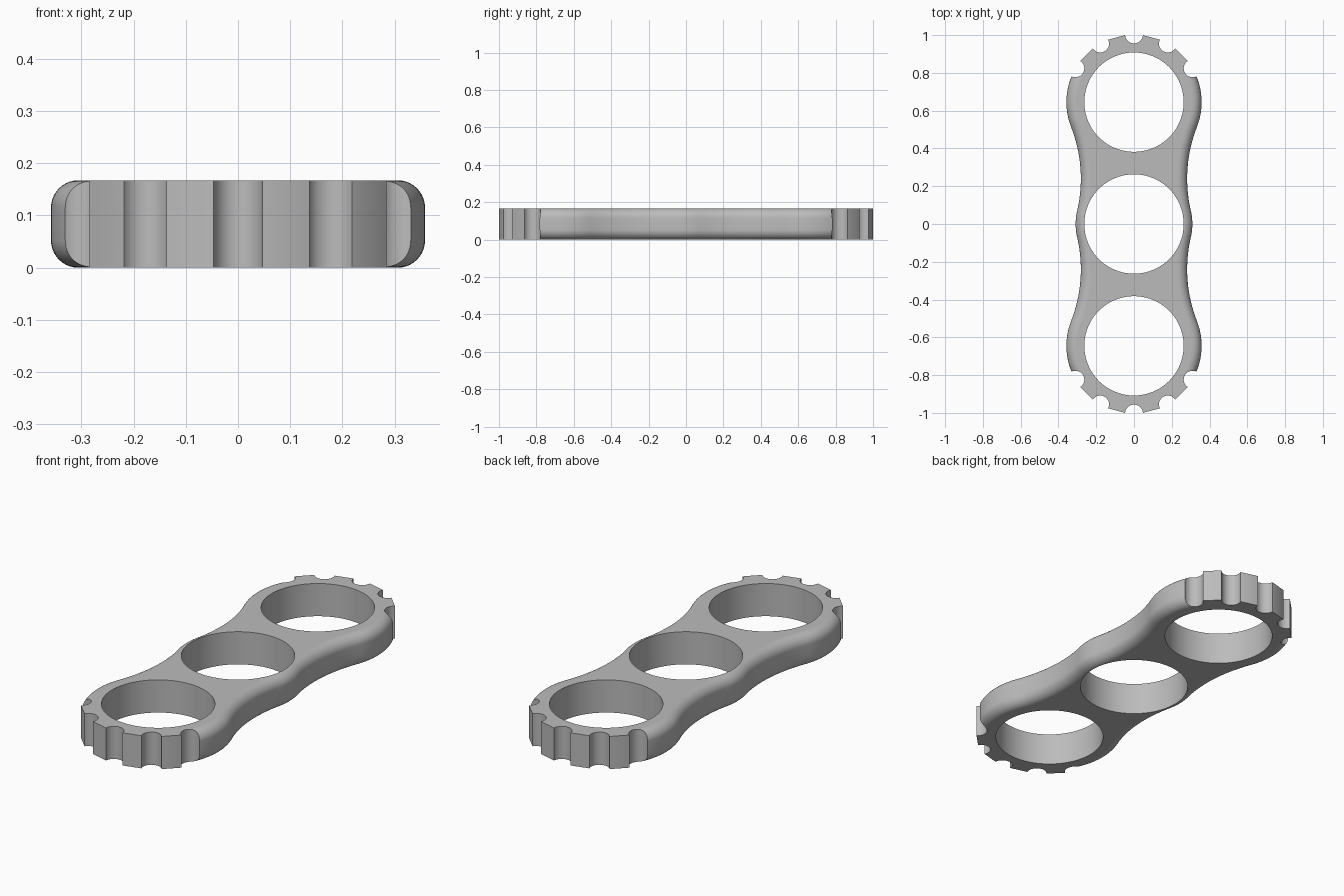
import bpy, bmesh, math
from math import sin, cos, radians

if "Cube" in bpy.data.objects:
    bpy.data.objects.remove(bpy.data.objects["Cube"])

HEIGHT, PITCH = 0.167, 0.645          # thickness, spacing of the rings
R_END, R_MID, R_WAIST = 0.358, 0.309, 0.75
R_HOLE, R_NOTCH, FILLET = 0.263, 0.047, 0.052
NOTCHES = (-60, -30, 0, 30, 60)

grey = bpy.data.materials.new("grey")
grey.use_nodes = True
colour = (0.5, 0.5, 0.5, 1)
grey.diffuse_color = colour
grey.node_tree.nodes["Principled BSDF"].inputs["Base Color"].default_value = colour


def make_object(name, bm):
    bmesh.ops.recalc_face_normals(bm, faces=bm.faces)
    mesh = bpy.data.meshes.new(name)
    bm.to_mesh(mesh)
    bm.free()
    mesh.materials.append(grey)
    ob = bpy.data.objects.new(name, mesh)
    bpy.context.collection.objects.link(ob)
    return ob


def arc(x, y, radius, start, end, steps):
    """Outline points (x, y, normal x, normal y, rounded) on an arc."""
    out = []
    for i in range(steps + 1):
        t = start + (end - start) * i / steps
        out.append((x + radius * sin(t), y + radius * cos(t),
                    math.copysign(1, radius) * sin(t) * math.copysign(1, radius),
                    cos(t), 1))
    return out


# Quarter outline: flat-faced teeth, end arc, hollow waist, middle bulge
half = math.degrees(2 * math.asin(R_NOTCH / (2 * R_END)))
quarter = []
for deg in (0, half, 30 - half, 30 + half, 60 - half, 59.5):
    t = radians(deg)
    quarter.append((R_END * sin(t), PITCH + R_END * cos(t), sin(t), cos(t), 0))
d_mid, d_end = R_WAIST + R_MID, R_WAIST + R_END
cy = (d_mid ** 2 - d_end ** 2 + PITCH ** 2) / (2 * PITCH)
cx = math.sqrt(d_mid ** 2 - cy ** 2)
t_end, t_mid = math.atan2(cx, cy - PITCH), math.atan2(cx, cy)
quarter += arc(0, PITCH, R_END, radians(60.5), t_end, 16)
quarter += arc(cx, cy, -R_WAIST, t_end, t_mid, 16)[1:]
quarter += arc(0, 0, R_MID, t_mid, radians(90), 6)[1:]

# Mirror the quarter to the whole outline
side = quarter + [(x, -y, nx, -ny, f) for x, y, nx, ny, f in quarter[-2::-1]]
outline = side + [(-x, y, -nx, ny, f) for x, y, nx, ny, f in side[-2:0:-1]]

# Body: stacked outlines, with rounded edges along the two long sides
STEPS = 10
lower = [(FILLET * (1 - sin(a)), FILLET * (1 - cos(a)))
         for a in (math.pi / 2 * k / STEPS for k in range(STEPS + 1))]
layers = lower + [(inset, HEIGHT - z) for inset, z in reversed(lower)]
bm = bmesh.new()
rings = [[bm.verts.new((x - nx * f * inset, y - ny * f * inset, z))
          for x, y, nx, ny, f in outline] for inset, z in layers]
n = len(outline)
for a, b in zip(rings, rings[1:]):
    for i in range(n):
        j = (i + 1) % n
        bm.faces.new((a[i], a[j], b[j], b[i]))
bm.faces.new(rings[0])
bm.faces.new(rings[-1])
body = make_object("body", bm)

# Cutters: three round holes and five grip notches on each end
bm = bmesh.new()


def add_cutter(x, y, radius, segments):
    made = bmesh.ops.create_cone(bm, cap_ends=True, segments=segments, radius1=radius,
                                 radius2=radius, depth=HEIGHT * 3)
    bmesh.ops.translate(bm, verts=made["verts"], vec=(x, y, HEIGHT / 2))


for y in (-PITCH, 0, PITCH):
    add_cutter(0, y, R_HOLE, 80)
for end in (-1, 1):
    for deg in NOTCHES:
        t = radians(deg)
        add_cutter(R_END * sin(t), end * (PITCH + R_END * cos(t)), R_NOTCH, 32)
cutter = make_object("hole_cutter", bm)
cutter.hide_render = True

cut = body.modifiers.new("holes", "BOOLEAN")
cut.operation = "DIFFERENCE"
cut.solver = "EXACT"
cut.object = cutter
bpy.ops.object.select_all(action="DESELECT")
body.select_set(True)
bpy.context.view_layer.objects.active = body
bpy.ops.object.modifier_apply(modifier=cut.name)
bpy.data.objects.remove(cutter)

# Smooth curved walls, flat top and bottom
bpy.ops.object.shade_smooth_by_angle(angle=radians(30))
for face in body.data.polygons:
    if abs(face.normal.z) > 0.999:
        face.use_smooth = False
